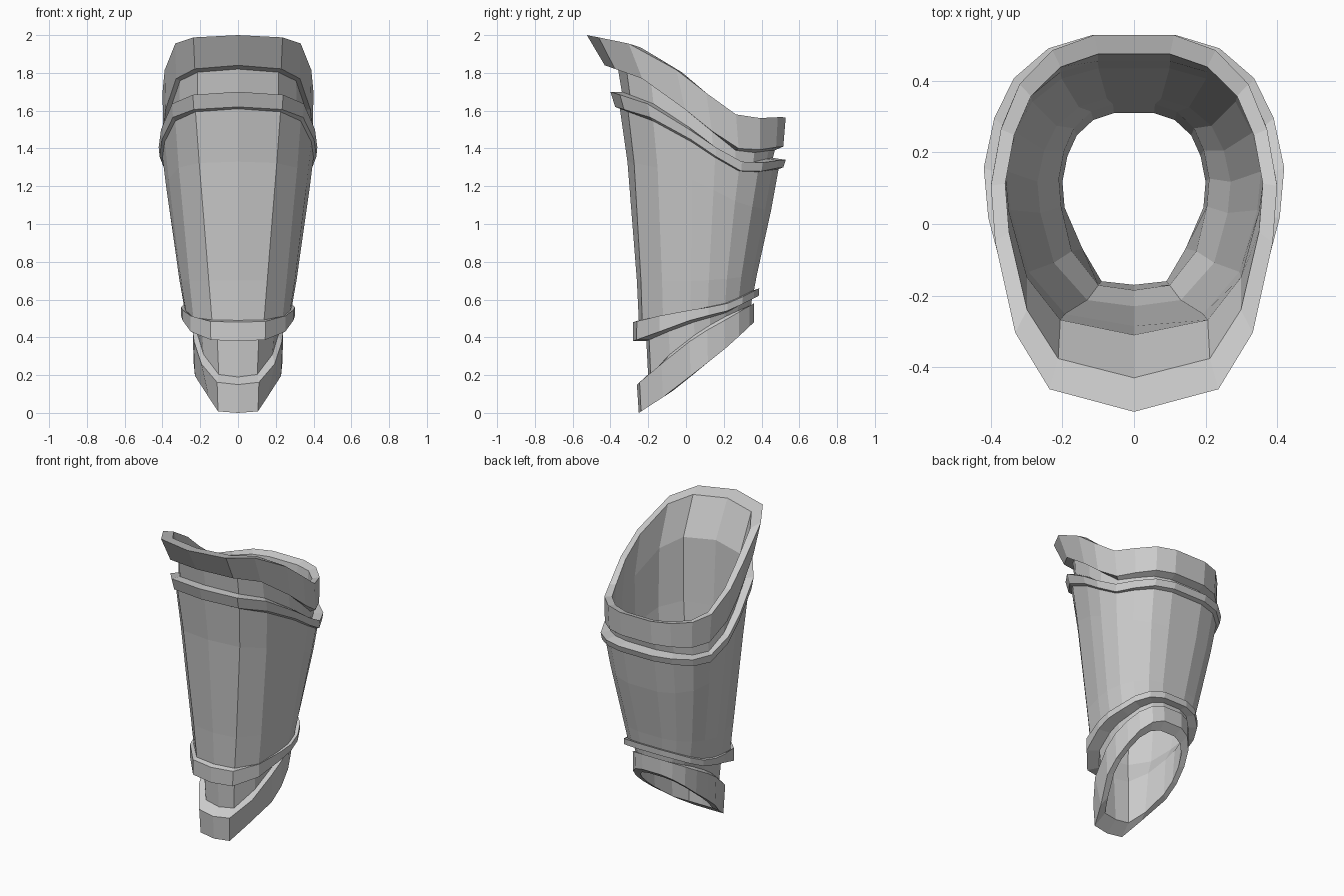
import bpy

# Half cross-section: (fraction of half width, fraction of depth front to back)
SECTION = [(0, 0), (.57, .057), (.83, .21), (.97, .45), (1, .6),
           (.93, .75), (.80, .87), (.57, .96), (.28, 1)]


def height(zs, t):
    """Smooth curve through five heights spaced evenly front to back."""
    z = [2 * zs[0] - zs[1], *zs, 2 * zs[4] - zs[3]]
    k = min(int(t * 4), 3)
    f = t * 4 - k
    a, b, c, d = z[k:k + 4]
    return b + .5 * f * (c - a + f * (2 * a - 5 * b + 4 * c - d + f * (3 * (b - c) + d - a)))


def ring_points(hw, yf, yb, *zs):
    """Closed slanted loop; it gets narrower and flatter in front towards the ankle."""
    half = []
    for i, (u, t) in enumerate(SECTION):
        if i == 1:
            u, t = .45 + .07 * zs[0], .02 + .02 * zs[0]
        if i == 2:
            u = min(u, .66 + zs[0])
        half.append((u * hw, yf + t * (yb - yf), height(zs, t)))
    return half + [(-x, y, z) for x, y, z in reversed(half[1:])]


def shell(name, rings):
    """Skin a strip of faces through successive rings."""
    loops = [ring_points(*r) for r in rings]
    n = len(loops[0])
    verts = [p for loop in loops for p in loop]
    faces = [(a * n + i, (a + 1) * n + i, (a + 1) * n + (i + 1) % n, a * n + (i + 1) % n)
             for a in range(len(loops) - 1) for i in range(n)]
    mesh = bpy.data.meshes.new(name)
    mesh.from_pydata(verts, [], faces)
    mesh.update()
    obj = bpy.data.objects.new(name, mesh)
    bpy.context.collection.objects.link(obj)
    return obj


# Rings shared between neighbouring parts: half width, front y, back y, five heights
lip = (.36, -.43, .475, 1.98, 1.92, 1.77, 1.58, 1.55)
neck_top = (.37, -.36, .47, 1.82, 1.74, 1.57, 1.39, 1.39)
neck_low = (.375, -.34, .46, 1.70, 1.62, 1.48, 1.33, 1.35)
body_top = (.40, -.35, .49, 1.61, 1.53, 1.41, 1.28, 1.29)
body_low = (.285, -.25, .36, .49, .51, .55, .58, .65)
ankle_top = (.23, -.21, .35, .38, .44, .49, .53, .61)
ankle_low = (.22, -.20, .345, .19, .33, .43, .51, .57)
hem = (.20, -.17, .31, .06, .13, .23, .33, .44)

# Flared collar at the knee
shell("top_collar", [lip,
                     (.40, -.525, .528, 2.0, 1.94, 1.78, 1.58, 1.565),
                     (.395, -.43, .515, 1.84, 1.75, 1.57, 1.40, 1.41),
                     neck_top])
shell("neck", [neck_top, neck_low])

# Raised band under the collar
shell("upper_band", [neck_low,
                     (.42, -.40, .528, 1.70, 1.62, 1.47, 1.33, 1.34),
                     (.415, -.375, .515, 1.62, 1.55, 1.42, 1.28, 1.30),
                     body_top])

# Tapering shin plate
shell("shin_body", [body_top,
                    (.378, -.31, .45, 1.33, 1.29, 1.22, 1.12, 1.07),
                    (.31, -.26, .375, .70, .70, .70, .71, .73),
                    body_low])

# Raised band above the ankle
shell("lower_band", [body_low,
                     (.302, -.28, .388, .48, .52, .55, .58, .66),
                     (.302, -.28, .385, .38, .44, .50, .54, .62),
                     ankle_top])
shell("ankle", [ankle_top, ankle_low])

# Slanted rim at the foot opening
shell("ankle_rim", [ankle_low,
                    (.24, -.26, .36, .15, .28, .40, .49, .58),
                    (.235, -.25, .36, 0, .10, .22, .34, .48),
                    hem])

# Inner wall
shell("lining", [hem,
                 (.21, -.185, .335, .35, .41, .46, .51, .58),
                 (.27, -.23, .35, .50, .52, .56, .60, .66),
                 (.355, -.285, .435, 1.33, 1.29, 1.22, 1.12, 1.07),
                 (.36, -.31, .455, 1.75, 1.66, 1.52, 1.37, 1.37),
                 lip])
